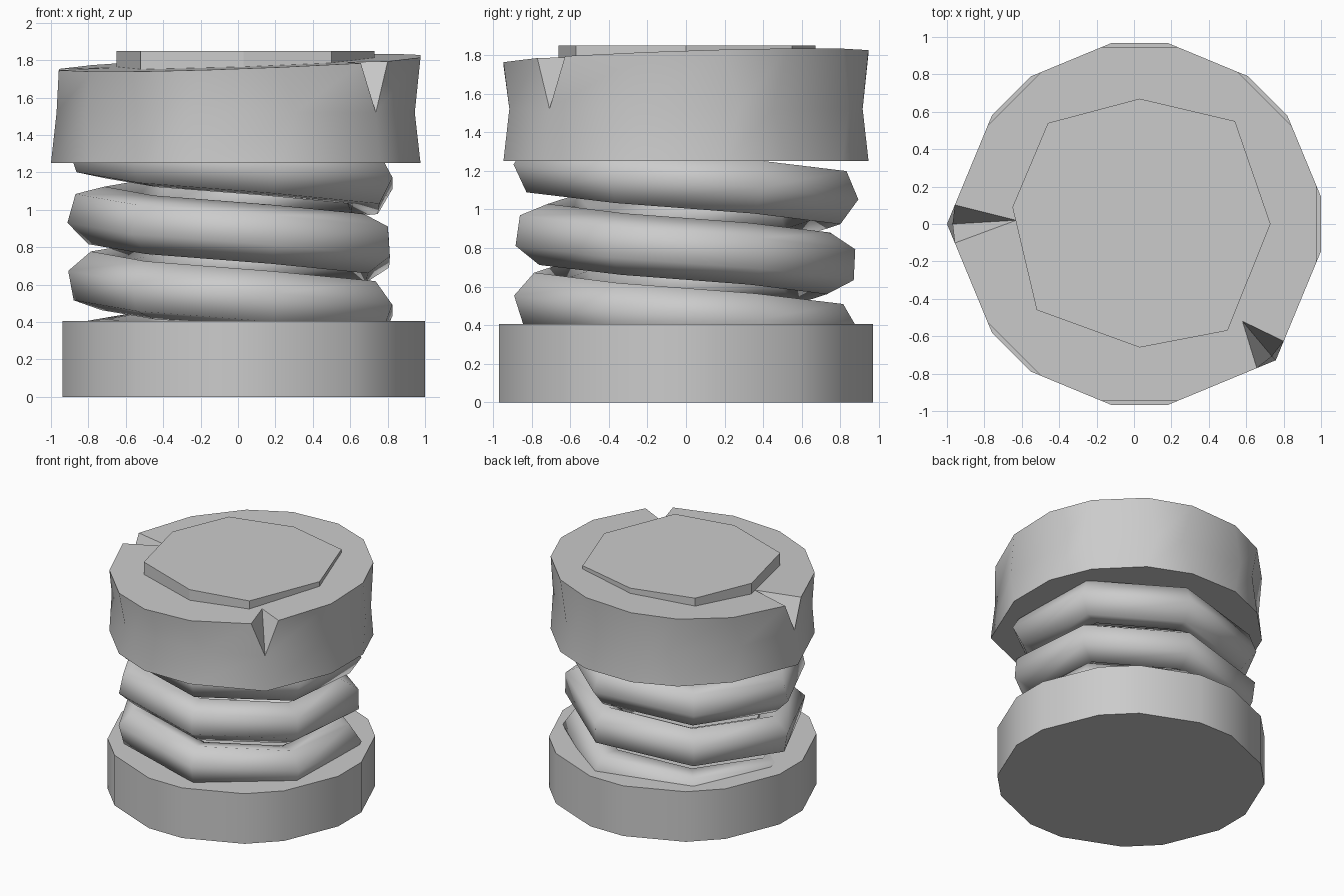
import bpy, bmesh
from math import sin, cos, radians, pi
from mathutils import Vector

old = bpy.data.objects.get("Cube")
if old:
    bpy.data.objects.remove(old, do_unlink=True)

GREY = (0.6, 0.6, 0.6, 1.0)
mat = bpy.data.materials.new("plain grey")
mat.use_nodes = True
mat.diffuse_color = GREY
mat.node_tree.nodes["Principled BSDF"].inputs["Base Color"].default_value = GREY


def finish(bm, name, angle):
    """Turn the bmesh into a shaded object."""
    bmesh.ops.remove_doubles(bm, verts=bm.verts, dist=0.0005)
    bmesh.ops.recalc_face_normals(bm, faces=bm.faces)
    mesh = bpy.data.meshes.new(name)
    bm.to_mesh(mesh)
    bm.free()
    mesh.materials.append(mat)
    obj = bpy.data.objects.new(name, mesh)
    bpy.context.scene.collection.objects.link(obj)
    if angle:
        bpy.ops.object.select_all(action='DESELECT')
        obj.select_set(True)
        bpy.context.view_layer.objects.active = obj
        bpy.ops.object.shade_smooth_by_angle(angle=radians(angle))


def prism(name, outline, z0, z1, angle):
    bm = bmesh.new()
    low = [bm.verts.new((p[0], p[1], z0)) for p in outline]
    high = [bm.verts.new((p[0], p[1], z1)) for p in outline]
    bm.faces.new(low[::-1])
    bm.faces.new(high)
    for i in range(len(low)):
        j = (i + 1) % len(low)
        bm.faces.new((low[i], low[j], high[j], high[i]))
    finish(bm, name, angle)


def corner(k, radius=1.03):
    """Corner of the octagon shared by base and cap."""
    return Vector((0.03 + radius * cos(k * pi / 4), radius * sin(k * pi / 4), 0))


def chamfer(k, slide, radius=1.03):
    """Two points per corner, slid along the neighbouring sides."""
    c = corner(k, radius)
    return [c + (corner(k + side) - c).normalized() * slide for side in (-1, 1)]


# Base: octagonal drum with chamfered corners
prism("base", [p for k in range(8) for p in chamfer(k, 0.16)], 0.0, 0.405, 30)

# Spring: six-sided tube wound in seven straight segments per turn, slowly twisting
bm = bmesh.new()
rings = []
for i in range(-7, 16):
    a = pi + i * 2 * pi / 7
    z = 0.97 - 0.05 * i
    tilt = radians(75 * (z - 0.76) + 30)
    out = Vector((cos(a), sin(a), 0))
    up = Vector((0, 0, 1))
    rings.append([bm.verts.new(out * (0.757 + 0.16 * cos(tilt + k * pi / 3))
                               + up * (z + 0.16 * sin(tilt + k * pi / 3)))
                  for k in range(6)])
for a, b in zip(rings, rings[1:]):
    for k in range(6):
        n = (k + 1) % 6
        bm.faces.new((a[k], a[n], b[n], b[k]))
bm.faces.new(rings[0])
bm.faces.new(rings[-1][::-1])
finish(bm, "spring", 70)

# Cap: waisted drum with a sloping top, two corners split by notches
NOTCHES = {4: (-0.63, 0.02), 7: (0.58, -0.52)}


def top_z(p):
    return 1.785 + 0.037 * p.x + 0.033 * p.y


def cap_ring(bm, level):
    ring = []
    for k in range(8):
        slide = (0.22, 0.3, 0.22)[level]
        radius = 1.03
        if k in NOTCHES:
            slide = (0, 0, 0.11)[level]
            radius = (1.03, 1.0, 1.03)[level]
        for p in chamfer(k, slide, radius):
            p.z = (1.25, 1.52, top_z(p))[level]
            ring.append(bm.verts.new(p))
    return ring


bm = bmesh.new()
bottom, middle, top = [cap_ring(bm, level) for level in range(3)]
bm.faces.new(bottom[::-1])
lid = []
for i in range(16):
    j = (i + 1) % 16
    k = i // 2
    lid.append(top[i])
    if i % 2 == 0 and k in NOTCHES:
        p = Vector((*NOTCHES[k], 0))
        p.z = top_z(p)
        apex = bm.verts.new(p)
        lid.append(apex)
        bm.faces.new((middle[i], apex, top[i]))
        bm.faces.new((middle[j], top[j], apex))
    else:
        bm.faces.new((bottom[i], bottom[j], middle[j], middle[i]))
        bm.faces.new((middle[i], middle[j], top[j], top[i]))
bm.faces.new(lid)
finish(bm, "cap", 48)

# Top plate: slightly uneven octagon
plate = [(0.73, 0), (0.54, 0.55), (0.03, 0.67), (-0.46, 0.54),
         (-0.65, 0.09), (-0.52, -0.46), (0.03, -0.66), (0.5, -0.57)]
prism("top_plate", plate, 1.74, 1.85, 0)
